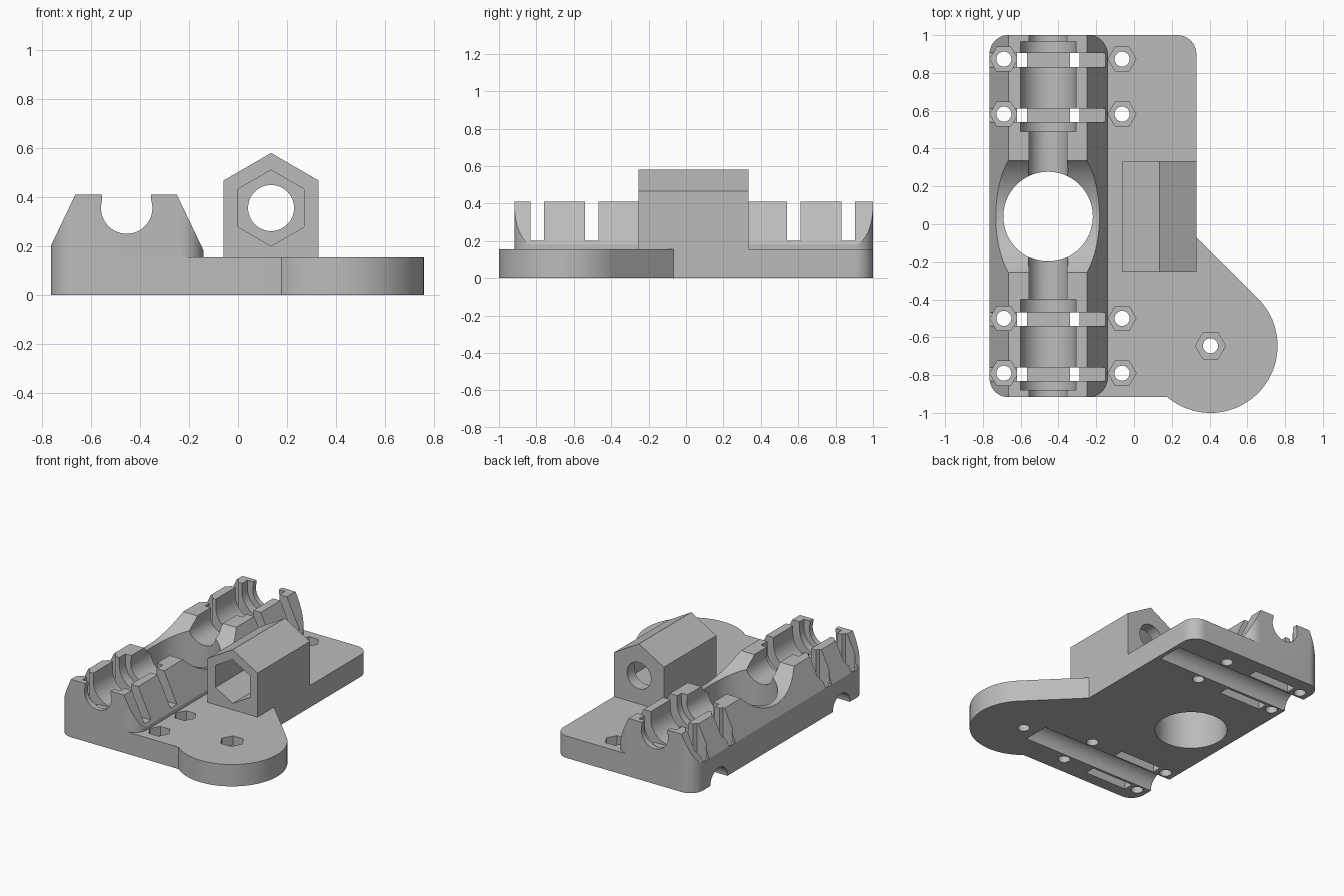
import bpy, bmesh
from math import sin, cos, radians

cube = bpy.data.objects.get("Cube")
if cube:
    bpy.data.objects.remove(cube, do_unlink=True)

grey = bpy.data.materials.new("light_grey_plastic")
grey.use_nodes = True
colour = (0.5, 0.5, 0.5, 1)
grey.diffuse_color = colour
grey.node_tree.nodes["Principled BSDF"].inputs["Base Color"].default_value = colour


def arc(cx, cy, r, start=0, end=360, n=16):
    """Points on an arc, both ends included."""
    steps = [radians(start + (end - start) * i / n) for i in range(n + 1)]
    return [(cx + r * cos(a), cy + r * sin(a)) for a in steps]


def circle(cx, cy, r, n=48, turn=0):
    return arc(cx, cy, r, turn, turn + 360, n)[:-1]


def rect(a0, a1, b0, b1):
    return [(a0, b0), (a1, b0), (a1, b1), (a0, b1)]


def prism(name, outline, axis, lo, hi):
    """Extrude an outline along an axis."""
    place = {"x": lambda u, v: (lo, u, v),
             "y": lambda u, v: (u, lo, v),
             "z": lambda u, v: (u, v, lo)}[axis]
    bm = bmesh.new()
    face = bm.faces.new([bm.verts.new(place(u, v)) for u, v in outline])
    new = bmesh.ops.extrude_face_region(bm, geom=[face])["geom"]
    move = [(hi - lo) * (axis == a) for a in "xyz"]
    bmesh.ops.translate(bm, vec=move, verts=[v for v in new if isinstance(v, bmesh.types.BMVert)])
    bmesh.ops.recalc_face_normals(bm, faces=bm.faces)
    mesh = bpy.data.meshes.new(name)
    bm.to_mesh(mesh)
    bm.free()
    mesh.materials.append(grey)
    obj = bpy.data.objects.new(name, mesh)
    bpy.context.collection.objects.link(obj)
    return obj


def combine(target, tool, operation="DIFFERENCE"):
    """Apply a boolean and discard the tool."""
    mod = target.modifiers.new("combine", "BOOLEAN")
    mod.operation = operation
    mod.solver = "EXACT"
    mod.object = tool
    bpy.context.view_layer.objects.active = target
    bpy.ops.object.modifier_apply(modifier=mod.name)
    bpy.data.objects.remove(tool, do_unlink=True)


LEFT, RIGHT, FRONT, BACK = -0.765, 0.33, -0.917, 1.0
INNER = -0.14            # inner side of the bearing block
TOP = 0.155              # plate thickness
RAD = 0.1                # corner radius
ROD_X, ROD_Z = -0.455, 0.355
NUT_X = 0.135
LOBE = (0.405, -0.645)

# Base plate with rounded corners and a round lobe
plate_outline = (arc(*LOBE, 0.355, 45, -130, 48)
                 + arc(LEFT + RAD, FRONT + RAD, RAD, 270, 180)
                 + arc(LEFT + RAD, BACK - RAD, RAD, 180, 90)
                 + arc(RIGHT - RAD, BACK - RAD, RAD, 90, 0)
                 + [(RIGHT, -0.068)])
body = prism("carriage_body", plate_outline, "z", 0, TOP)

# Bearing block: rounded footprint trimmed to sloping sides
footprint = (arc(LEFT + RAD, FRONT + RAD, RAD, 270, 180)
             + arc(LEFT + RAD, BACK - RAD, RAD, 180, 90)
             + arc(INNER - RAD, BACK - RAD, RAD, 90, 0)
             + arc(INNER - RAD, FRONT + RAD, RAD, 0, -90))
block = prism("bearing_block", footprint, "z", TOP, 0.5)
slopes = [(-0.813, 0.1), (-0.102, 0.1), (-0.25, 0.41), (-0.665, 0.41)]
combine(block, prism("slopes", slopes, "y", -1.2, 1.2), "INTERSECT")

# Dip across the middle of the block
combine(block, prism("dip", circle(0.04, 0.656, 0.386, 96), "x", -1, 0))

# Rod channel and the two wider bearing seats
channel = arc(ROD_X, ROD_Z, 0.105, -197.75, 17.75, 40) + [(ROD_X + 0.1, 0.6), (ROD_X - 0.1, 0.6)]
combine(block, prism("channel", channel, "y", -1.2, 1.2))
seat = arc(ROD_X, ROD_Z, 0.147, 180, 360, 32) + [(ROD_X + 0.147, 0.6), (ROD_X - 0.147, 0.6)]
for y0, y1 in ((-0.88, -0.4), (0.49, 0.965)):
    combine(block, prism("seat", seat, "y", y0, y1))

# Nut housing with a pointed roof, hexagonal pocket and round bore
house_outline = [(-0.06, TOP), (RIGHT, TOP), (RIGHT, 0.467), (NUT_X, 0.58), (-0.06, 0.467)]
house = prism("nut_housing", house_outline, "y", -0.253, 0.333)
combine(house, prism("pocket", circle(NUT_X, ROD_Z, 0.155, 6, 30), "y", -0.4, 0.25))
combine(house, prism("bore", circle(NUT_X, ROD_Z, 0.094), "y", 0.2, 0.5))

combine(body, block, "UNION")
combine(body, house, "UNION")

# Large vertical opening
combine(body, prism("opening", circle(ROD_X, 0.04, 0.237, 72), "z", -0.1, 0.7))

# Strap slots: gap above, two legs down and a recess underneath
for y in (-0.795, -0.505, 0.575, 0.868):
    y0, y1 = y - 0.036, y + 0.036
    combine(body, prism("gap", rect(-0.9, 0, y0, y1), "z", 0.2, 0.6))
    for x0, x1 in ((-0.619, -0.566), (-0.339, -0.288)):
        combine(body, prism("leg", rect(x0, x1, y0, y1), "z", 0.04, 0.3))
    combine(body, prism("recess", rect(-0.619, -0.288, y0, y1), "z", -0.1, 0.08))

# Bolt holes with hexagonal nut pockets
bolts = [(x, y) for x in (-0.689, -0.063) for y in (-0.79, -0.5, 0.582, 0.873)] + [LOBE]
for x, y in bolts:
    size = 0.08 if (x, y) == LOBE else 0.074
    combine(body, prism("nut_pocket", circle(x, y, size, 6), "z", 0.09, 0.6))
    combine(body, prism("bolt_hole", circle(x, y, 0.04, 24), "z", -0.1, 0.2))

# Half-round grooves under the plate
for y in (-0.645, 0.725):
    combine(body, prism("groove", circle(y, 0, 0.095), "x", -1, 0.3))

bpy.ops.object.select_all(action="DESELECT")
body.select_set(True)
bpy.context.view_layer.objects.active = body
bpy.ops.object.shade_smooth_by_angle(angle=radians(25))
